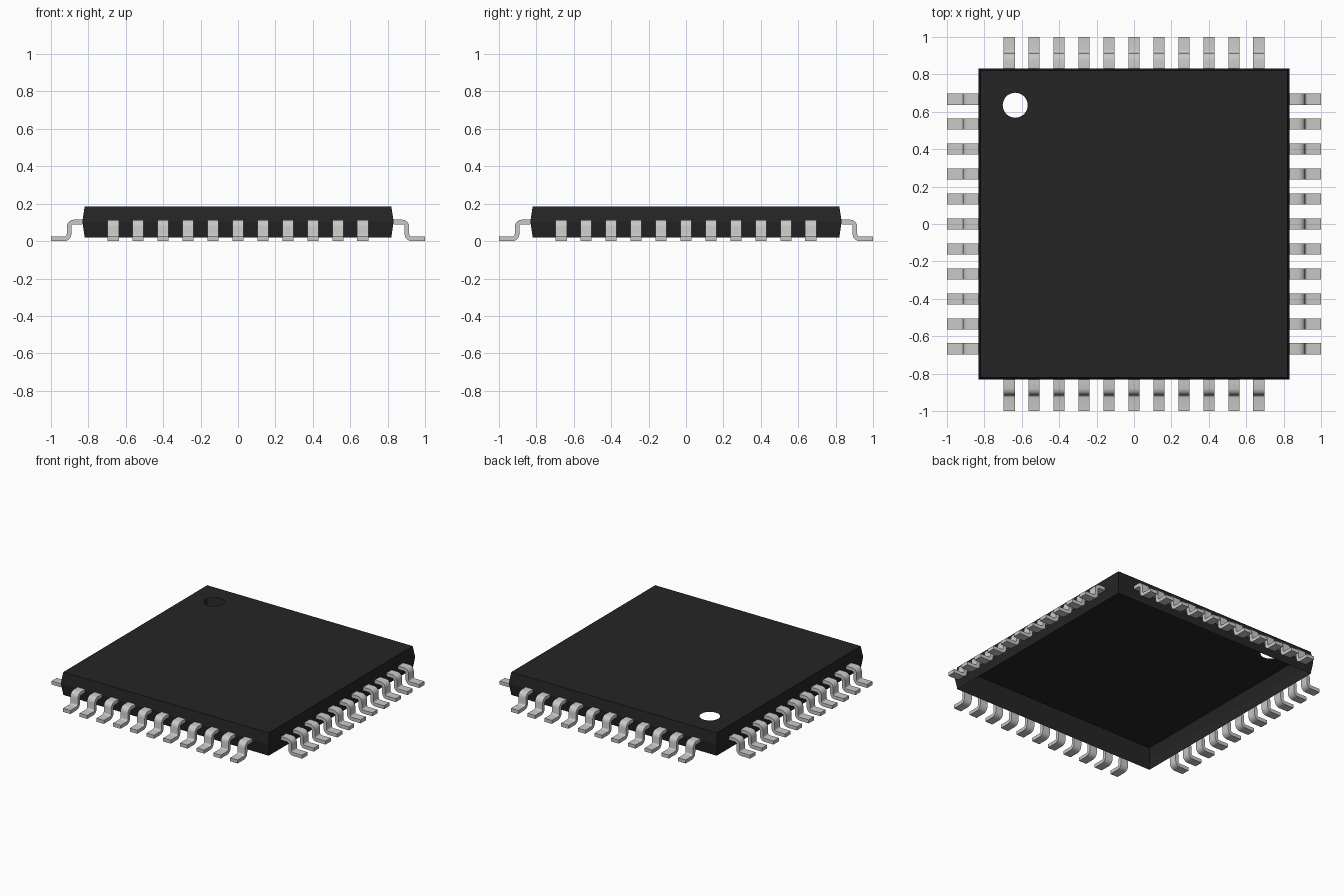
import bpy, bmesh
from math import cos, sin, pi

cube = bpy.data.objects.get("Cube")
if cube:
    bpy.data.objects.remove(cube, do_unlink=True)


def make_material(name, colour):
    mat = bpy.data.materials.new(name)
    mat.use_nodes = True
    mat.diffuse_color = (*colour, 1)
    mat.node_tree.nodes["Principled BSDF"].inputs["Base Color"].default_value = (*colour, 1)
    return mat


def finish(bm, name, mat):
    bmesh.ops.recalc_face_normals(bm, faces=bm.faces)
    mesh = bpy.data.meshes.new(name)
    bm.to_mesh(mesh)
    bm.free()
    mesh.materials.append(mat)
    return mesh


def add_object(name, mesh):
    obj = bpy.data.objects.new(name, mesh)
    bpy.context.collection.objects.link(obj)
    return obj


def ring_edges(bm, points):
    verts = [bm.verts.new(p) for p in points]
    return [bm.edges.new((a, b)) for a, b in zip(verts, verts[1:] + verts[:1])]


plastic = make_material("black plastic", (0.018, 0.018, 0.018))
metal = make_material("tinned metal", (0.58, 0.58, 0.57))

# Body: open-bottomed shell, widest at the middle, with a round marker hole
bm = bmesh.new()
corners = [(-1, -1), (1, -1), (1, 1), (-1, 1)]
rings = [ring_edges(bm, [(x * half, y * half, z) for x, y in corners])
         for half, z in [(0.82, 0.02), (0.832, 0.105), (0.82, 0.185)]]
for lower, upper in zip(rings, rings[1:]):
    bmesh.ops.bridge_loops(bm, edges=lower + upper)
hole = ring_edges(bm, [(-0.635 + 0.067 * cos(i * pi / 16),
                        0.635 + 0.067 * sin(i * pi / 16), 0.185) for i in range(32)])
bmesh.ops.triangle_fill(bm, use_beauty=True, edges=rings[-1] + hole, normal=(0, 0, 1))
add_object("chip_body", finish(bm, "chip_body", plastic))

# Lead: gull-wing strip, described by its centre line and outward normal
WIDTH, THICK, BEND, STEPS = 0.06, 0.025, 0.025, 4
path = [((0.832, 0.102), (0, 1))]
for i in range(STEPS + 1):
    a = pi / 2 * (1 - i / STEPS)
    path.append(((0.878 + BEND * cos(a), 0.077 + BEND * sin(a)), (cos(a), sin(a))))
for i in range(STEPS + 1):
    a = pi + pi / 2 * i / STEPS
    path.append(((0.928 + BEND * cos(a), 0.0375 + BEND * sin(a)), (-cos(a), -sin(a))))
path.append(((1.0, 0.0125), (0, 1)))

bm = bmesh.new()
loops = []
for (r, z), (nr, nz) in path:
    loops.append([bm.verts.new((r + s * nr * THICK / 2, w * WIDTH / 2, z + s * nz * THICK / 2))
                  for s, w in [(1, -1), (1, 1), (-1, 1), (-1, -1)]])
for a, b in zip(loops, loops[1:]):
    for k in range(4):
        n = (k + 1) % 4
        bm.faces.new((a[k], a[n], b[n], b[k]))
bm.faces.new(loops[0])
bm.faces.new(loops[-1])
lead_mesh = finish(bm, "lead", metal)

# Four rows of eleven leads, one row per side
COUNT, PITCH = 11, 0.1335
for k, side in enumerate(["left", "back", "right", "front"]):
    row = add_object(side + "_leads", lead_mesh)
    angle = k * pi / 2
    start = -PITCH * (COUNT - 1) / 2
    row.location = (-sin(angle) * start, cos(angle) * start, 0)
    row.rotation_euler.z = angle
    array = row.modifiers.new("lead row", 'ARRAY')
    array.count = COUNT
    array.use_relative_offset = False
    array.use_constant_offset = True
    array.constant_offset_displace = (0, PITCH, 0)

# Smooth bends, crisp strip edges
bpy.ops.object.select_all(action='DESELECT')
row.select_set(True)
bpy.context.view_layer.objects.active = row
bpy.ops.object.shade_smooth_by_angle(angle=pi / 5)
